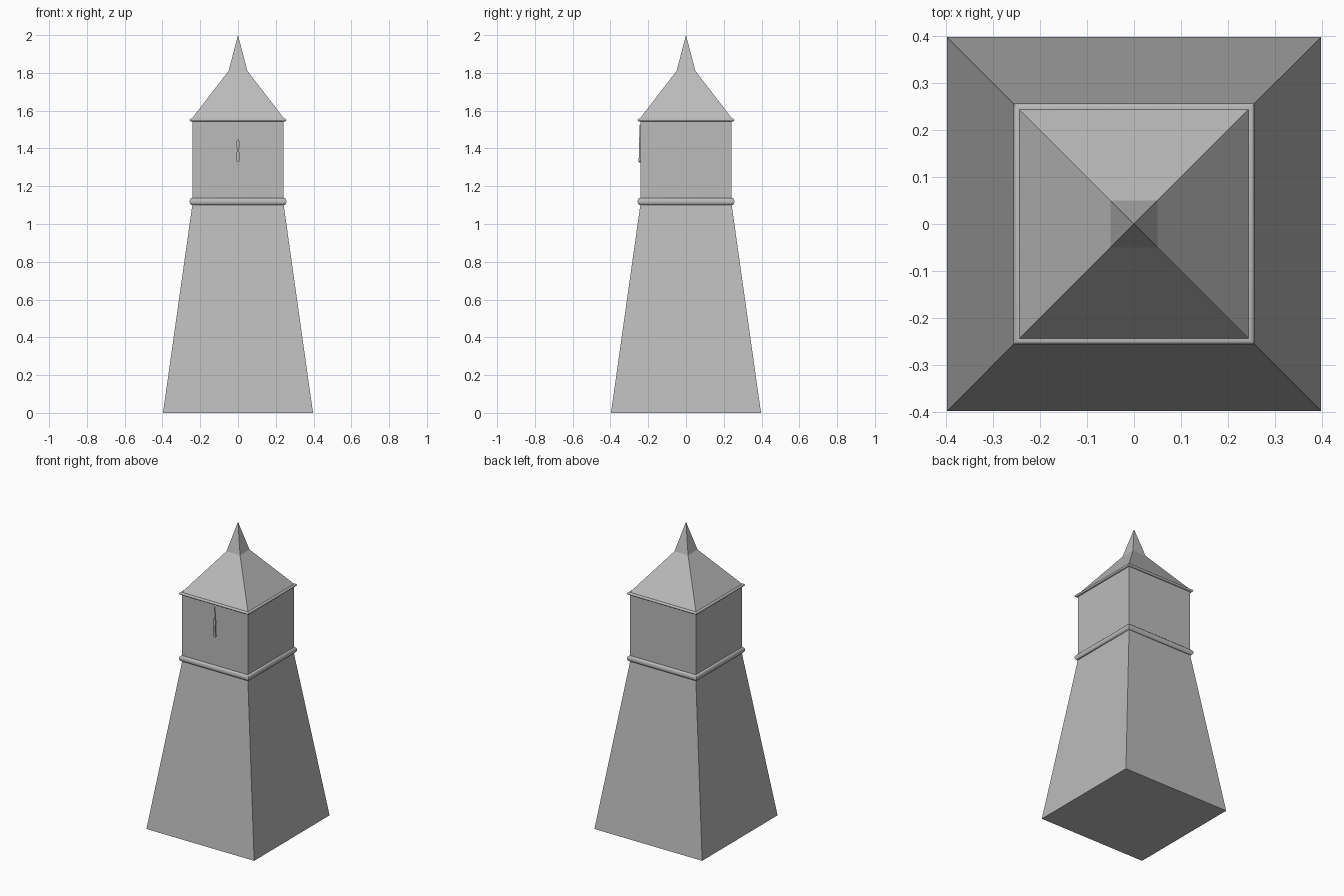
import bpy, bmesh, math

if "Cube" in bpy.data.objects:
    bpy.data.objects.remove(bpy.data.objects["Cube"])

stone = bpy.data.materials.new("grey stone")
stone.diffuse_color = (0.5, 0.5, 0.5, 1)
stone.use_nodes = True
stone.node_tree.nodes["Principled BSDF"].inputs["Base Color"].default_value = stone.diffuse_color


def finish(name, bm, smooth=False):
    bmesh.ops.recalc_face_normals(bm, faces=bm.faces)
    mesh = bpy.data.meshes.new(name)
    bm.to_mesh(mesh)
    bm.free()
    mesh.materials.append(stone)
    obj = bpy.data.objects.new(name, mesh)
    bpy.context.collection.objects.link(obj)
    if smooth:
        bpy.ops.object.select_all(action='DESELECT')
        obj.select_set(True)
        bpy.context.view_layer.objects.active = obj
        bpy.ops.object.shade_smooth_by_angle(angle=math.radians(35))
    return obj


def square_loft(name, profile, smooth=False):
    """Stack square rings given as (half width, height)."""
    bm = bmesh.new()
    rings = []
    for h, z in profile:
        if h == 0:
            rings.append([bm.verts.new((0, 0, z))])
        else:
            rings.append([bm.verts.new((sx * h, sy * h, z))
                          for sx, sy in ((-1, -1), (1, -1), (1, 1), (-1, 1))])
    for a, b in zip(rings, rings[1:]):
        for i in range(4):
            j = (i + 1) % 4
            if len(b) == 1:
                bm.faces.new((a[i], a[j], b[0]))
            else:
                bm.faces.new((a[i], a[j], b[j], b[i]))
    bm.faces.new(rings[0])
    if len(rings[-1]) == 4:
        bm.faces.new(rings[-1])
    return finish(name, bm, smooth)


def rounded(h, bulge, z0, z1, steps=8):
    """Half-round moulding profile."""
    mid, r = (z0 + z1) / 2, (z1 - z0) / 2
    return [(h + bulge * math.cos(t), mid + r * math.sin(t))
            for t in (math.pi * (i / steps - 0.5) for i in range(steps + 1))]


def plate(name, outline, y_front, y_back=-0.2415):
    """Thin upright plate on the front wall from a half outline (x, z)."""
    full = outline + [(-x, z) for x, z in reversed(outline) if x > 0]
    bm = bmesh.new()
    front = [bm.verts.new((x, y_front, z)) for x, z in full]
    back = [bm.verts.new((x, y_back, z)) for x, z in full]
    bm.faces.new(front)
    bm.faces.new(back)
    for i in range(len(full)):
        j = (i + 1) % len(full)
        bm.faces.new((front[i], front[j], back[j], back[i]))
    return finish(name, bm)


# Tapering tower shaft and square clock room
square_loft("tower_shaft", [(0.397, 0), (0.242, 1.10)])
square_loft("clock_room", [(0.242, 1.10), (0.242, 1.55)])

# Half-round mouldings below the clock room and at the eaves
square_loft("lower_moulding", rounded(0.243, 0.013, 1.10, 1.138), True)
square_loft("eaves_moulding", rounded(0.247, 0.009, 1.543, 1.559), True)

# Roof with steep finial
square_loft("roof", [(0.246, 1.556), (0.05, 1.81)])
square_loft("spire", [(0.05, 1.81), (0, 2.0)])

# Clock hands pointing to twelve, with a hub
plate("minute_hand", [(0, 1.33), (0.006, 1.345), (0.005, 1.44), (0, 1.525)], -0.247)
plate("hour_hand", [(0, 1.325), (0.008, 1.34), (0.006, 1.40),
                    (0.010, 1.43), (0, 1.46)], -0.250)
hub = [(0.011 * math.sin(math.pi * i / 6), 1.338 - 0.011 * math.cos(math.pi * i / 6))
       for i in range(7)]
hub[0], hub[-1] = (0, hub[0][1]), (0, hub[-1][1])
plate("hand_hub", hub, -0.251)
